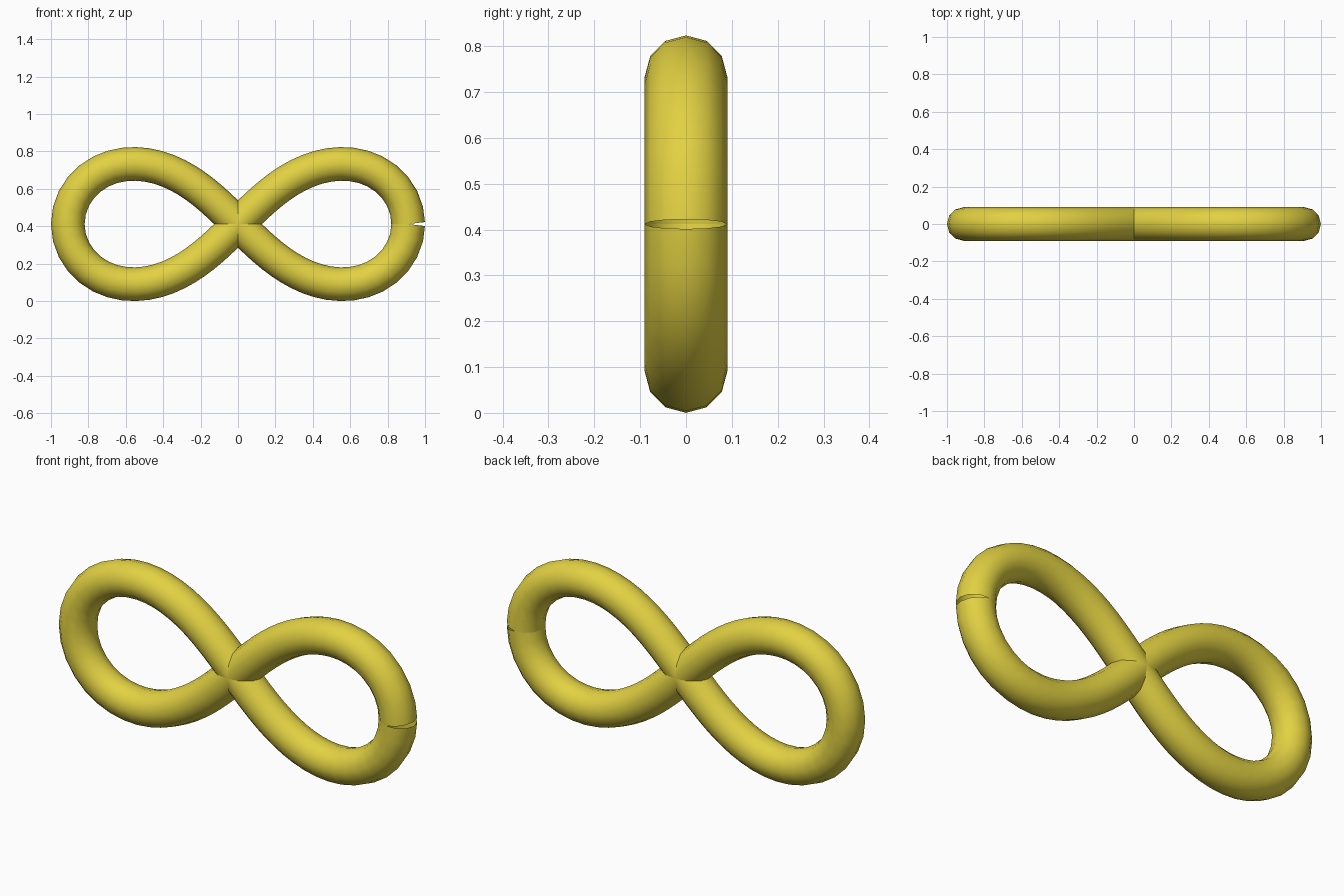
import bpy
import math

if "Cube" in bpy.data.objects:
    bpy.data.objects.remove(bpy.data.objects["Cube"])

A = 0.91        # half length of the centre line
R = 0.09        # tube radius
STEPS = 80      # segments along the loop
MID = A * math.sqrt(2) / 4 + R   # height of the crossing

yellow = bpy.data.materials.new("golden yellow")
yellow.diffuse_color = (0.76, 0.64, 0.055, 1)
yellow.use_nodes = True
yellow.node_tree.nodes["Principled BSDF"].inputs["Base Color"].default_value = yellow.diffuse_color

# Figure-eight centre line, left open where start and end meet at the right tip
curve = bpy.data.curves.new("figure_eight_tube", 'CURVE')
curve.dimensions = '3D'
curve.bevel_depth = R
curve.bevel_resolution = 4       # twelve-sided tube
spline = curve.splines.new('POLY')
spline.points.add(STEPS)
for i, p in enumerate(spline.points):
    t = 2 * math.pi * i / STEPS
    d = 1 + math.sin(t) ** 2
    p.co = (A * math.cos(t) / d, 0, MID + A * math.sin(t) * math.cos(t) / d, 1)

# Turn the swept tube into a smooth-shaded mesh
tube = bpy.data.objects.new("figure_eight_tube", curve)
bpy.context.collection.objects.link(tube)
bpy.context.view_layer.objects.active = tube
tube.select_set(True)
bpy.ops.object.convert(target='MESH')
tube = bpy.context.object
tube.data.materials.clear()
tube.data.materials.append(yellow)
bpy.ops.object.shade_smooth()
